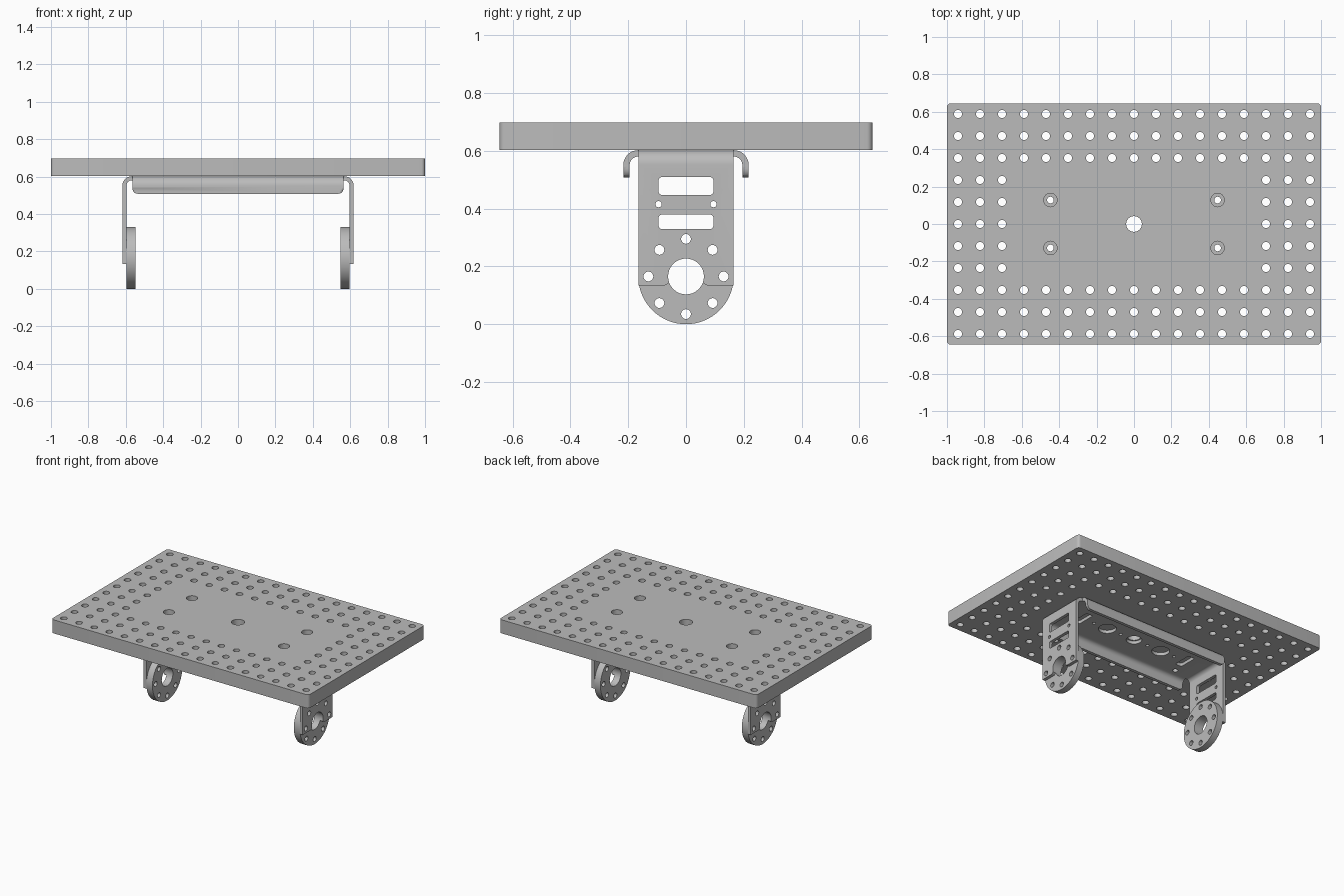
import bpy, bmesh
from math import sin, cos, pi, radians
from mathutils import Matrix

cube = bpy.data.objects.get("Cube")
if cube:
    bpy.data.objects.remove(cube, do_unlink=True)

grey = bpy.data.materials.new("machined_grey")
grey.use_nodes = True
GREY = (0.5, 0.5, 0.5, 1)
grey.diffuse_color = GREY
grey.node_tree.nodes["Principled BSDF"].inputs["Base Color"].default_value = GREY

DECK_BOTTOM, DECK_TOP = 0.602, 0.697
SHEET = 0.022            # bracket metal thickness
HUB_Z, HUB_R = 0.165, 0.165

# Local (u, v, depth) to world for each extrusion direction
AXES = {
    "X": Matrix(((0, 0, 1), (1, 0, 0), (0, 1, 0))),
    "Y": Matrix(((1, 0, 0), (0, 0, -1), (0, 1, 0))),
    "Z": Matrix.Identity(3),
}


def circle(x, y, r, n=20):
    return [(x + r * cos(2 * pi * i / n), y + r * sin(2 * pi * i / n)) for i in range(n)]


def rounded(x, y, w, h, r, n=5):
    """Rounded rectangle from its centre and half sizes."""
    pts = []
    for k, (sx, sy) in enumerate(((1, 1), (-1, 1), (-1, -1), (1, -1))):
        for i in range(n + 1):
            a = pi / 2 * (k + i / n)
            pts.append((x + sx * (w - r) + r * cos(a), y + sy * (h - r) + r * sin(a)))
    return pts


def channel(half, bottom, bend, n=8):
    """Folded sheet profile: flat top with two legs pointing down."""
    def path(half, r, top):
        right = [(half, bottom)]
        for i in range(n + 1):
            a = pi / 2 * i / n
            right.append((half - r + r * cos(a), top - r + r * sin(a)))
        return right + [(-x, z) for x, z in reversed(right)]
    outer = path(half, bend, DECK_BOTTOM)
    inner = path(half - SHEET, bend - SHEET, DECK_BOTTOM - SHEET)
    return outer + inner[::-1]


def prism(name, outlines, low, high, axis="Z"):
    """Extrude flat outlines; inner outlines become holes."""
    curve = bpy.data.curves.new(name, "CURVE")
    curve.dimensions = "2D"
    curve.fill_mode = "BOTH"
    curve.extrude = (high - low) / 2
    for pts in outlines:
        spline = curve.splines.new("POLY")
        spline.points.add(len(pts) - 1)
        for p, (u, v) in zip(spline.points, pts):
            p.co = (u, v, 0, 1)
        spline.use_cyclic_u = True
    temp = bpy.data.objects.new(name + "_outline", curve)
    bpy.context.collection.objects.link(temp)
    deps = bpy.context.evaluated_depsgraph_get()
    mesh = bpy.data.meshes.new_from_object(temp.evaluated_get(deps))
    bpy.data.objects.remove(temp, do_unlink=True)
    mesh.transform(Matrix.Translation((0, 0, (low + high) / 2)))
    mesh.transform(AXES[axis].to_4x4())
    bm = bmesh.new()
    bm.from_mesh(mesh)
    bmesh.ops.remove_doubles(bm, verts=bm.verts, dist=1e-5)
    bmesh.ops.recalc_face_normals(bm, faces=bm.faces)
    bm.to_mesh(mesh)
    bm.free()
    mesh.materials.clear()
    mesh.materials.append(grey)
    obj = bpy.data.objects.new(name, mesh)
    bpy.context.collection.objects.link(obj)
    return obj


def boolean(obj, other, operation):
    """Apply an exact boolean and discard the helper."""
    mod = obj.modifiers.new(operation, "BOOLEAN")
    mod.operation, mod.object, mod.solver = operation, other, "EXACT"
    other.hide_render = True
    deps = bpy.context.evaluated_depsgraph_get()
    mesh = bpy.data.meshes.new_from_object(obj.evaluated_get(deps))
    obj.modifiers.clear()
    obj.data = mesh
    mesh.materials.clear()
    mesh.materials.append(grey)
    bpy.data.objects.remove(other, do_unlink=True)


def smooth(obj):
    bpy.ops.object.select_all(action="DESELECT")
    obj.select_set(True)
    bpy.context.view_layer.objects.active = obj
    bpy.ops.object.shade_smooth_by_angle(angle=radians(30))


screws = [(sx * 0.447, sy * 0.128) for sx in (-1, 1) for sy in (-1, 1)]

# Deck plate with a border three holes deep
PITCH = 0.1176
deck_outlines = [rounded(0, 0, 1, 0.645, 0.02), circle(0, 0, 0.042, 32)]
for i in range(-8, 9):
    for j in range(-5, 6):
        if abs(i) >= 6 or abs(j) >= 3:
            deck_outlines.append(circle(i * PITCH, j * PITCH, 0.022, 16))
deck_outlines += [circle(x, y, 0.018) for x, y in screws]
deck = prism("deck_plate", deck_outlines, DECK_BOTTOM, DECK_TOP)

# Counterbores for the screws
bores = prism("counterbore_cutter", [circle(x, y, 0.036, 24) for x, y in screws], 0.65, 0.75)
boolean(deck, bores, "DIFFERENCE")
smooth(deck)

# Bracket: arms folded down at the ends, stiffening flanges along the sides
bracket = prism("folded_bracket", [channel(0.618, 0.133, 0.05)], -0.165, 0.165, "Y")
flanges = prism("side_flanges", [channel(0.217, 0.508, 0.052)], -0.565, 0.565, "X")
bm = bmesh.new()
bm.from_mesh(flanges.data)
corners = [e for e in bm.edges if all(v.co.z < 0.51 for v in e.verts)
           and abs(e.verts[0].co.x - e.verts[1].co.x) < 1e-4]
bmesh.ops.bevel(bm, geom=corners, offset=0.03, segments=6, profile=0.5, affect="EDGES")
bm.to_mesh(flanges.data)
bm.free()
boolean(bracket, flanges, "UNION")

# Arm openings: slots, small holes, hub bolts and the open notch round the axle
bolts = [(0.13 * cos(k * pi / 4), HUB_Z + 0.13 * sin(k * pi / 4)) for k in range(8)]
notch = [(0.062 * cos(radians(a)), HUB_Z + 0.062 * sin(radians(a))) for a in range(-20, 201, 10)]
flare = [(0.064, 0.139), (0.073, 0.134), (0.08, 0.132), (0.08, 0.11)]
notch = notch + [(-y, z) for y, z in flare] + flare[::-1]
arm_cuts = [rounded(0, 0.478, 0.095, 0.031, 0.012), rounded(0, 0.354, 0.095, 0.025, 0.012), notch]
arm_cuts += [circle(s * 0.095, 0.415, 0.011, 16) for s in (-1, 1)]
arm_cuts += [circle(y, z, 0.017) for y, z in bolts[:5]]
boolean(bracket, prism("arm_cutter", arm_cuts, -0.7, 0.7, "X"), "DIFFERENCE")

# Web openings: axle hole, lightening holes, slots and screw holes
web_cuts = [circle(0, 0, 0.05, 32)] + [circle(x, y, 0.018) for x, y in screws]
for s in (-1, 1):
    web_cuts += [circle(s * 0.22, 0, 0.057, 32), rounded(s * 0.42, 0, 0.025, 0.065, 0.012),
                 circle(s * 0.11, 0, 0.011, 16), circle(s * 0.33, 0, 0.011, 16)]
boolean(bracket, prism("web_cutter", web_cuts, 0.55, 0.65), "DIFFERENCE")
smooth(bracket)

# Hub discs on the inner faces of the arms
hub_outlines = [circle(0, HUB_Z, HUB_R, 64), circle(0, HUB_Z, 0.062, 36)]
hub_outlines += [circle(y, z, 0.017) for y, z in bolts]
for name, low, high in (("left_hub", 0.549, 0.596), ("right_hub", -0.596, -0.549)):
    smooth(prism(name, hub_outlines, low, high, "X"))
